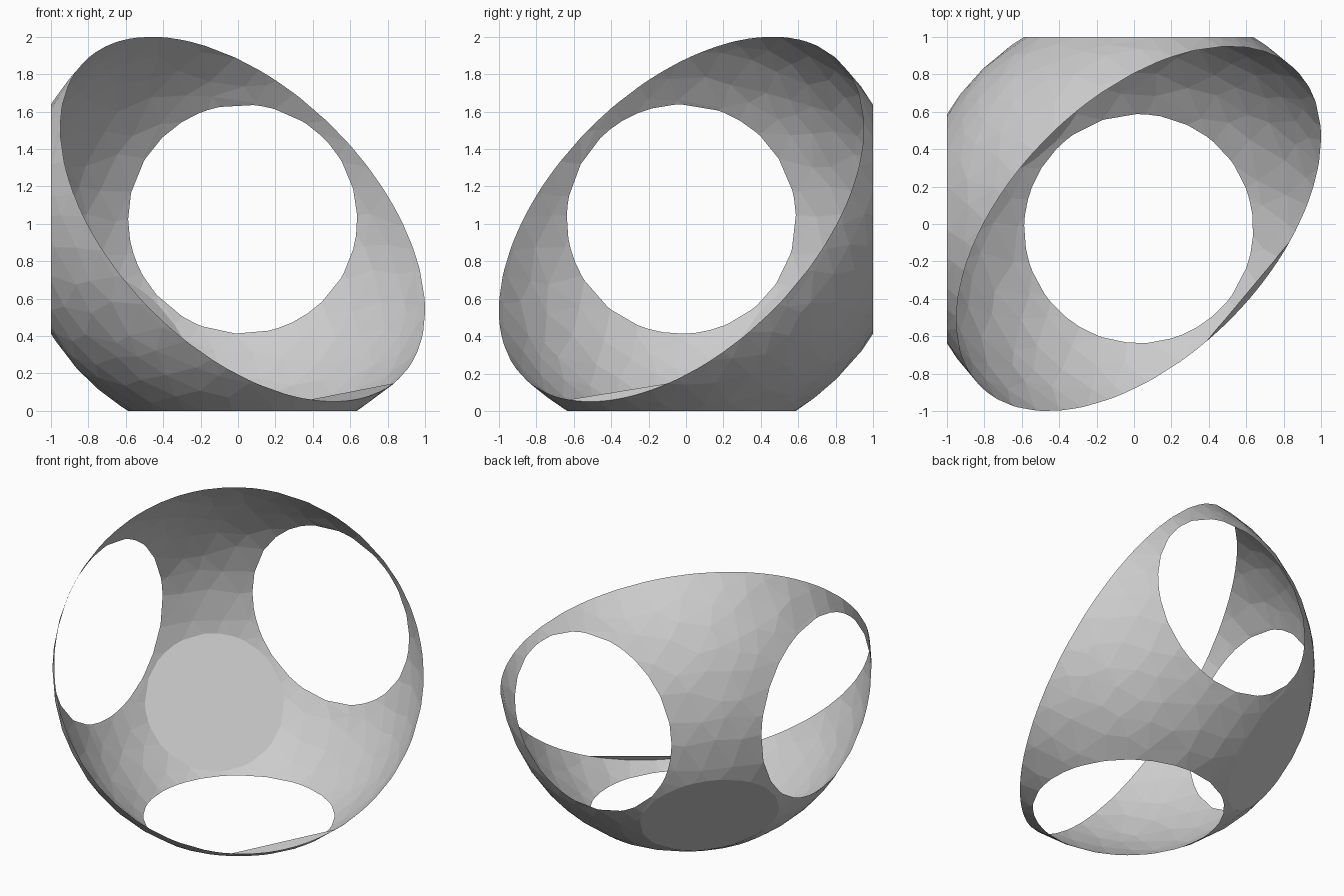
import bpy, bmesh, math, random
from mathutils import Vector, Matrix

cube = bpy.data.objects.get("Cube")
if cube:
    bpy.data.objects.remove(cube, do_unlink=True)

random.seed(4)
RADIUS = 1.194
CENTRE = Vector((0.025, -0.025, 1.025))
OPENING = Vector((1, -1, 1)).normalized()

grey = bpy.data.materials.new("plain grey")
grey.use_nodes = True
colour = (0.6, 0.6, 0.6, 1)
grey.diffuse_color = colour
grey.node_tree.nodes["Principled BSDF"].inputs["Base Color"].default_value = colour


def add_object(name, bm):
    mesh = bpy.data.meshes.new(name)
    bm.to_mesh(mesh)
    bm.free()
    mesh.materials.append(grey)
    obj = bpy.data.objects.new(name, mesh)
    obj.location = CENTRE
    bpy.context.collection.objects.link(obj)


def slice_off(bm, normal, distance):
    """Cut away everything beyond a plane and round the cut edge to a circle."""
    cut = bmesh.ops.bisect_plane(
        bm, geom=bm.verts[:] + bm.edges[:] + bm.faces[:], dist=0.0001,
        plane_co=normal * distance, plane_no=normal, clear_outer=True)["geom_cut"]
    ring = math.sqrt(RADIUS ** 2 - distance ** 2)
    for v in cut:
        if isinstance(v, bmesh.types.BMVert):
            flat = v.co - normal * v.co.dot(normal)
            v.co = normal * distance + flat.normalized() * ring
    return [e for e in cut if isinstance(e, bmesh.types.BMEdge)]


# Faceted bowl with slightly irregular triangles
bm = bmesh.new()
bmesh.ops.create_icosphere(bm, subdivisions=4, radius=RADIUS)
for v in bm.verts:
    jitter = Vector([random.uniform(-0.04, 0.04) for _ in range(3)])
    v.co = (v.co + jitter).normalized() * RADIUS

# Wide opening, then the three round windows
slice_off(bm, OPENING, 0)
for axis in (Vector((-1, 0, 0)), Vector((0, 1, 0)), Vector((0, 0, -1))):
    slice_off(bm, axis, 1.025)

# Flat base opposite the opening
base_edges = slice_off(bm, -OPENING, 1.106)
bmesh.ops.holes_fill(bm, edges=base_edges, sides=0)
bmesh.ops.recalc_face_normals(bm, faces=bm.faces[:])
add_object("bowl_shell", bm)

# Thin flat web across a short stretch of the rim
bm = bmesh.new()
middle = Vector((0.61, -0.353, -0.963)).normalized() * RADIUS
arc = [bm.verts.new(Matrix.Rotation(math.radians(a), 3, OPENING) @ middle)
       for a in range(-17, 18, 2)]
bm.faces.new(arc)
add_object("rim_web", bm)
